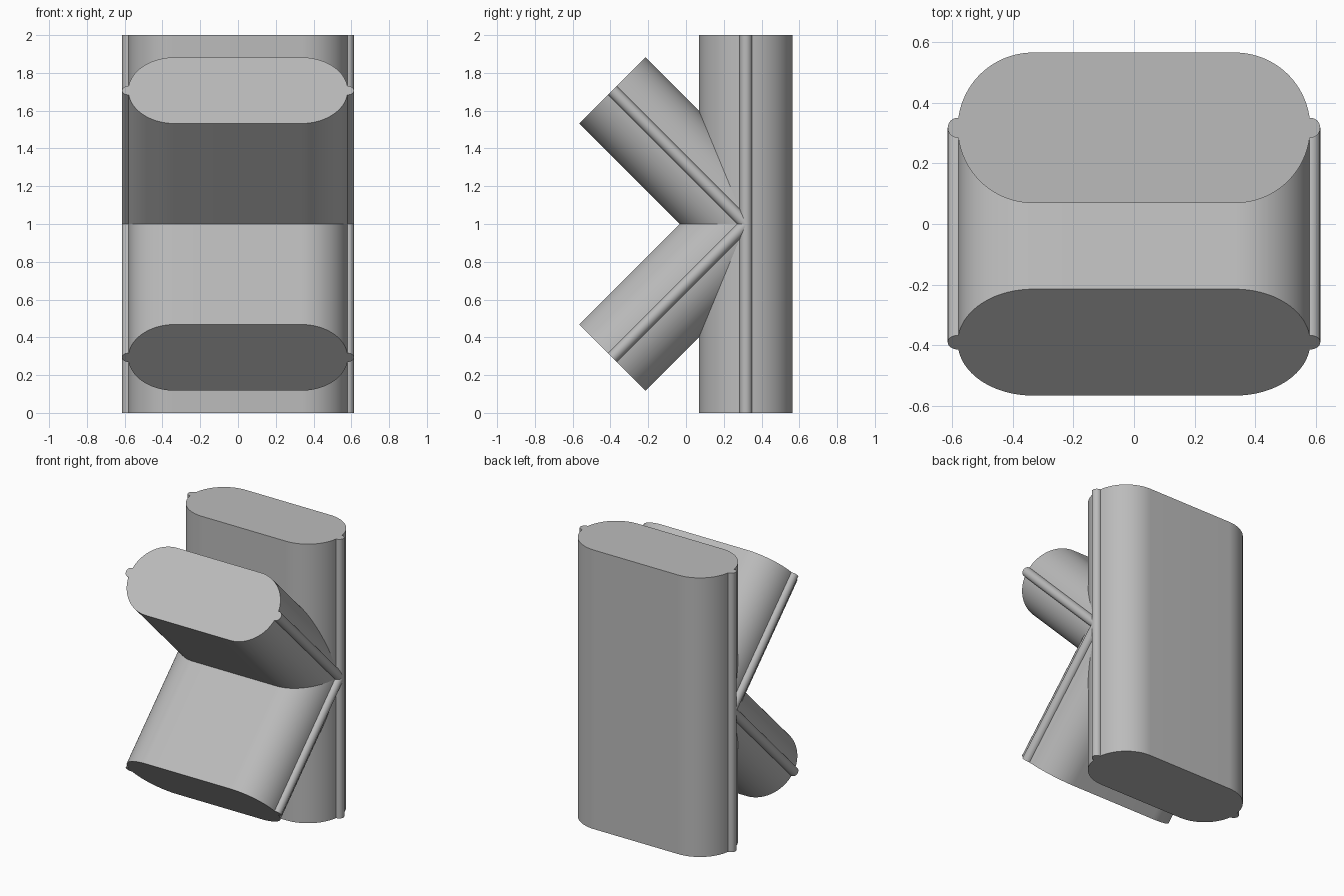
import bpy
import bmesh
from math import sin, cos, pi, radians
from mathutils import Matrix

cube = bpy.data.objects.get("Cube")
if cube:
    bpy.data.objects.remove(cube, do_unlink=True)

RADIUS = 0.248      # rounded side of the bar
FLAT = 0.333        # half width of the flat front and back
BEAD = 0.033        # half-round bead along each side
CENTRE_Y = 0.317

grey = bpy.data.materials.new("plain grey")
grey.use_nodes = True
grey.diffuse_color = (0.5, 0.5, 0.5, 1)
grey.node_tree.nodes["Principled BSDF"].inputs["Base Color"].default_value = (0.5, 0.5, 0.5, 1)


def arc(cx, radius, start, end, steps):
    angles = [start + (end - start) * i / steps for i in range(steps + 1)]
    return [(cx + radius * cos(a), radius * sin(a)) for a in angles]


def bar_profile():
    """Flat-sided oval with a small bead on each rounded side."""
    gap = BEAD / RADIUS
    half = arc(FLAT, RADIUS, -pi / 2, -gap, 24)
    half += arc(FLAT + RADIUS, BEAD, -pi / 2, pi / 2, 14)
    half += arc(FLAT, RADIUS, gap, pi / 2, 24)
    return half + [(-x, -y) for x, y in half]


def add_bar(name, length, height, tilt):
    bm = bmesh.new()
    base = bm.faces.new([bm.verts.new((x, y, 0)) for x, y in bar_profile()])
    top = bmesh.ops.extrude_face_region(bm, geom=[base], use_keep_orig=True)["geom"]
    bmesh.ops.translate(bm, vec=(0, 0, length),
                        verts=[v for v in top if isinstance(v, bmesh.types.BMVert)])
    bmesh.ops.recalc_face_normals(bm, faces=bm.faces)
    place = Matrix.Translation((0, CENTRE_Y, height)) @ Matrix.Rotation(radians(tilt), 4, "X")
    bm.transform(place)
    mesh = bpy.data.meshes.new(name)
    bm.to_mesh(mesh)
    bm.free()
    mesh.materials.append(grey)
    obj = bpy.data.objects.new(name, mesh)
    bpy.context.collection.objects.link(obj)
    bpy.ops.object.select_all(action="DESELECT")
    obj.select_set(True)
    bpy.context.view_layer.objects.active = obj
    bpy.ops.object.shade_smooth_by_angle(angle=radians(30))


# Upright bar and the two arms branching forward from its middle
add_bar("upright_bar", 2, 0, 0)
add_bar("upper_arm", 1, 1, 45)
add_bar("lower_arm", 1, 1, 135)
